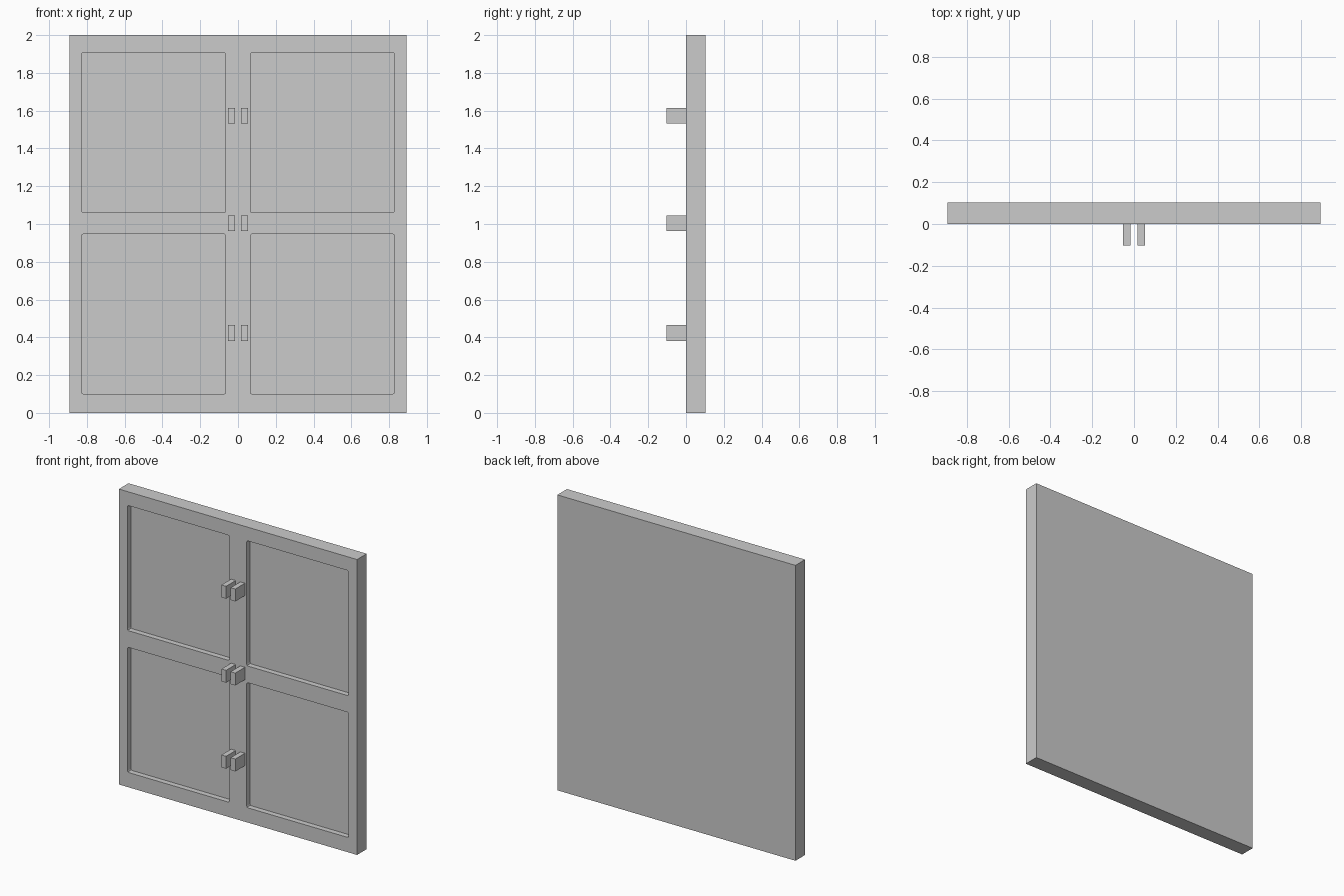
import bpy, bmesh

if "Cube" in bpy.data.objects:
    bpy.data.objects.remove(bpy.data.objects["Cube"])

HALF_W, HEIGHT = 0.892, 2.0
FRONT, BACK = 0.0, 0.103      # slab faces in y
HANDLE_FRONT = -0.103
RECESS = 0.037                # depth of the sunken panels


def box(name, x0, x1, y0, y1, z0, z1, corner=0.0):
    """Box between limits; corner rounds the edges that run along y."""
    bm = bmesh.new()
    bmesh.ops.create_cube(bm, size=1.0)
    for v in bm.verts:
        v.co.x = x1 if v.co.x > 0 else x0
        v.co.y = y1 if v.co.y > 0 else y0
        v.co.z = z1 if v.co.z > 0 else z0
    if corner:
        edges = [e for e in bm.edges
                 if abs(e.verts[0].co.y - e.verts[1].co.y) > 1e-5]
        bmesh.ops.bevel(bm, geom=edges, offset=corner, segments=2,
                        profile=0.5, affect='EDGES')
    bmesh.ops.recalc_face_normals(bm, faces=bm.faces)
    mesh = bpy.data.meshes.new(name)
    bm.to_mesh(mesh)
    bm.free()
    obj = bpy.data.objects.new(name, mesh)
    bpy.context.collection.objects.link(obj)
    return obj


# Door slab
slab = box("door_slab", -HALF_W, HALF_W, FRONT, BACK, 0, HEIGHT)

# Four sunken panels cut into the front
for side in (-1, 1):
    xa, xb = sorted((side * 0.065, side * 0.828))
    for z0, z1 in ((0.10, 0.947), (1.06, 1.907)):
        cutter = box("panel_cutter", xa, xb, FRONT - 0.05, FRONT + RECESS,
                     z0, z1, corner=0.01)
        cutter.hide_render = True
        mod = slab.modifiers.new("panel_recess", 'BOOLEAN')
        mod.operation = 'DIFFERENCE'
        mod.solver = 'EXACT'
        mod.object = cutter
        bpy.context.view_layer.objects.active = slab
        bpy.ops.object.modifier_apply(modifier=mod.name)
        bpy.data.objects.remove(cutter)

# Three pairs of block handles along the middle
for level, z in zip(("lower", "middle", "upper"), (0.422, 1.004, 1.573)):
    for side, label in ((-1, "left"), (1, "right")):
        xa, xb = sorted((side * 0.017, side * 0.052))
        box(f"handle_{level}_{label}", xa, xb, HANDLE_FRONT, FRONT,
            z - 0.042, z + 0.042)
